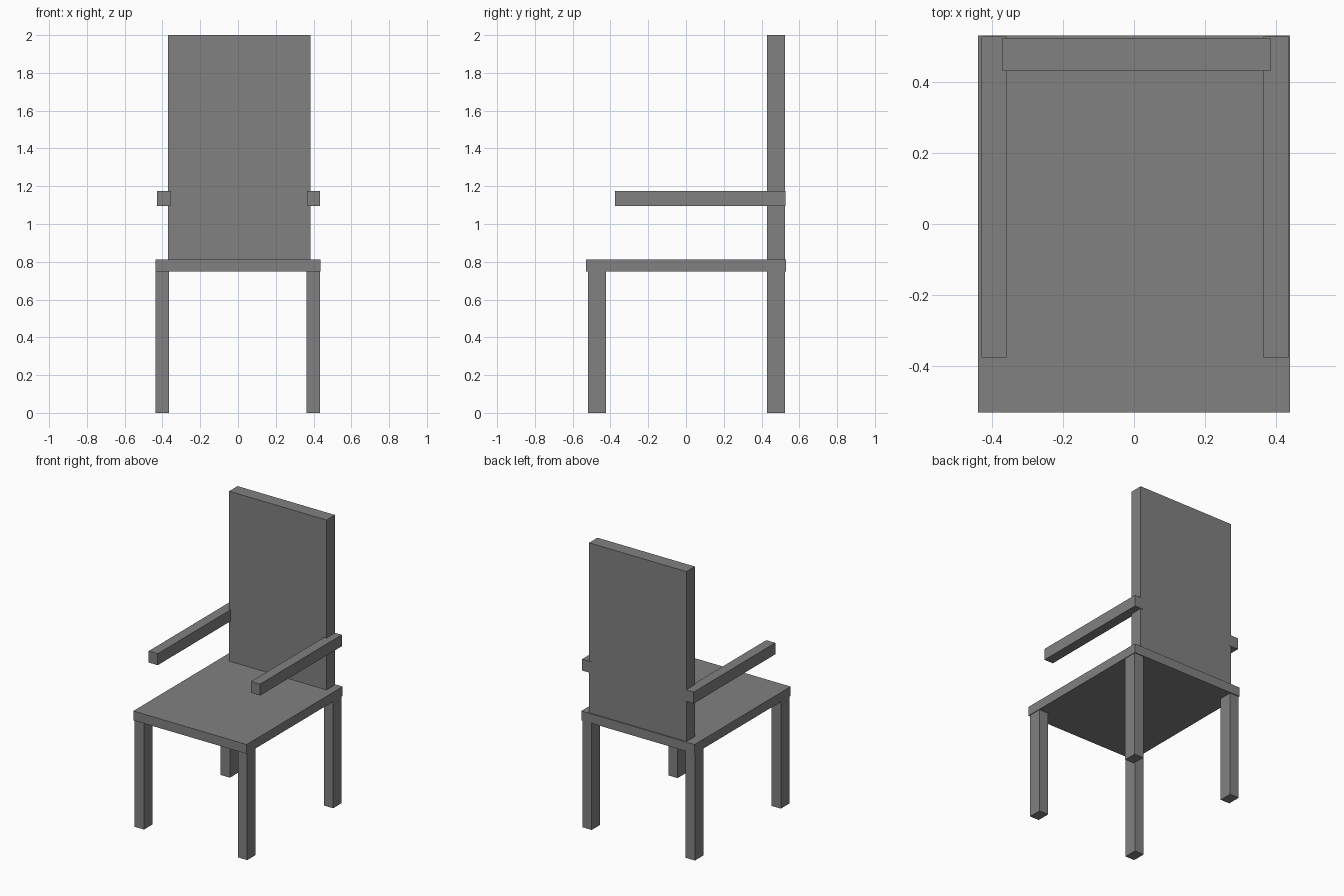
import bpy
import bmesh
from mathutils import Vector

default_cube = bpy.data.objects.get("Cube")
if default_cube:
    bpy.data.objects.remove(default_cube, do_unlink=True)

# One plain grey for the whole chair
grey = bpy.data.materials.new("mid_grey")
grey.use_nodes = True
colour = (0.22, 0.22, 0.22, 1)
grey.diffuse_color = colour
grey.node_tree.nodes["Principled BSDF"].inputs["Base Color"].default_value = colour


def box(name, x, y, z):
    """Flat-sided box spanning the given (min, max) ranges."""
    low, high = (Vector(corner) for corner in zip(x, y, z))
    bm = bmesh.new()
    bmesh.ops.create_cube(bm, size=1)
    bmesh.ops.scale(bm, vec=high - low, verts=bm.verts)
    mesh = bpy.data.meshes.new(name)
    bm.to_mesh(mesh)
    bm.free()
    mesh.materials.append(grey)
    part = bpy.data.objects.new(name, mesh)
    part.location = (low + high) / 2
    bpy.context.collection.objects.link(part)
    return part


# Seat and tall backrest
seat_bottom, seat_top = 0.748, 0.813
box("seat", (-0.438, 0.438), (-0.53, 0.53), (seat_bottom, seat_top))
box("backrest", (-0.37, 0.383), (0.43, 0.523), (seat_top, 2))

# Four legs under the seat corners
for side, x in (("right", (-0.436, -0.364)), ("left", (0.362, 0.434))):
    for end, y in (("front", (-0.518, -0.424)), ("back", (0.43, 0.524))):
        box(f"{end}_{side}_leg", x, y, (0, seat_bottom))

# Armrests reaching forward from the backrest edges
for side, x in (("right", (-0.428, -0.358)), ("left", (0.364, 0.434))):
    box(f"{side}_armrest", x, (-0.375, 0.526), (1.095, 1.175))
